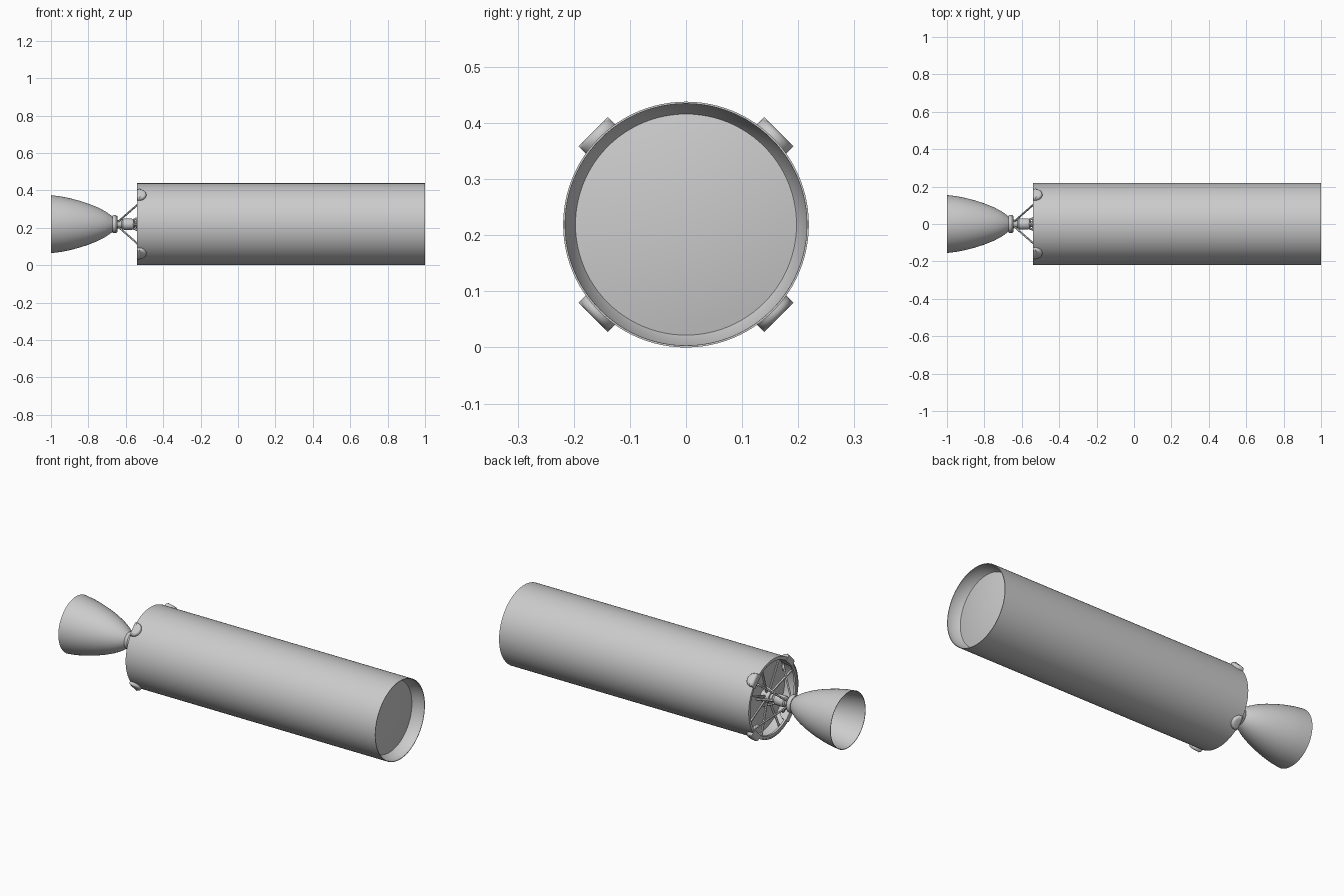
import bpy, bmesh, math
from mathutils import Vector, Matrix

if "Cube" in bpy.data.objects:
    bpy.data.objects.remove(bpy.data.objects["Cube"])

R = 0.219            # body radius, also height of the long axis
SEG = 96


def finish(name, bm, angle=30):
    bmesh.ops.recalc_face_normals(bm, faces=bm.faces)
    me = bpy.data.meshes.new(name)
    bm.to_mesh(me)
    bm.free()
    ob = bpy.data.objects.new(name, me)
    bpy.context.collection.objects.link(ob)
    bpy.ops.object.select_all(action='DESELECT')
    ob.select_set(True)
    bpy.context.view_layer.objects.active = ob
    bpy.ops.object.shade_smooth_by_angle(angle=math.radians(angle))
    return ob


def lathe(name, profile, seg=SEG, loop=False):
    """Revolve (x, radius) points about the long axis."""
    bm = bmesh.new()
    rings = []
    for x, r in profile:
        n = seg if r > 0 else 1
        rings.append([bm.verts.new((x, r * math.cos(2 * math.pi * i / seg),
                                    R + r * math.sin(2 * math.pi * i / seg))) for i in range(n)])
    pairs = list(zip(rings, rings[1:]))
    if loop:
        pairs.append((rings[-1], rings[0]))
    for a, b in pairs:
        for i in range(seg):
            j = (i + 1) % seg
            quad = [a[i % len(a)], a[j % len(a)], b[j % len(b)], b[i % len(b)]]
            bm.faces.new(list(dict.fromkeys(quad)))
    return finish(name, bm)


def polar(x, r, deg):
    a = math.radians(deg)
    return Vector((x, r * math.cos(a), R + r * math.sin(a)))


def rod(name, p, q, r, seg=12):
    bm = bmesh.new()
    d = q - p
    m = Matrix.Translation((p + q) / 2) @ d.to_track_quat('Z', 'Y').to_matrix().to_4x4()
    bmesh.ops.create_cone(bm, cap_ends=True, segments=seg, radius1=r, radius2=r,
                          depth=d.length, matrix=m)
    return finish(name, bm)


def pod(name, deg):
    """Half-round fairing standing out of the skirt."""
    w, xc = 0.037, -0.527
    pts = [(-0.54, w)]
    pts += [(xc + w * math.sin(math.pi * i / 16), w * math.cos(math.pi * i / 16)) for i in range(17)]
    pts += [(-0.54, -w)]
    out = Vector((0, math.cos(math.radians(deg)), math.sin(math.radians(deg))))
    tan = Vector((0, -out.z, out.y))
    base = Vector((0, 0, R))
    bm = bmesh.new()
    low, high = [[bm.verts.new(base + Vector((x, 0, 0)) + tan * t + out * h) for x, t in pts]
                 for h in (0.196, 0.234)]
    bm.faces.new(low)
    top = bm.faces.new(high)
    n = len(pts)
    for i in range(n):
        j = (i + 1) % n
        bm.faces.new((low[i], low[j], high[j], high[i]))
    bmesh.ops.bevel(bm, geom=list(top.edges), offset=0.012, segments=4, profile=0.5,
                    affect='EDGES')
    return finish(name, bm, 40)


# Main body: thin skirts at both ends
lathe("body_shell", [(-0.54, R), (1.0, R), (1.0, 0.2155), (0.965, 0.2145), (0.935, 0.197),
                     (-0.46, 0.197), (-0.46, 0.213), (-0.54, 0.213)], loop=True)

# Tank end domes
lathe("front_dome", [(0.935 + 0.02 * (1 - t * t), 0.197 * t) for t in [i / 10 for i in range(11)]])
lathe("aft_dome", [(-0.46 - 0.02 * (1 - t * t), 0.213 * t) for t in [i / 10 for i in range(11)]])

# Aft stiffening hoop and hub
lathe("aft_hoop", [(-0.537, 0.214), (-0.537, 0.2), (-0.525, 0.2), (-0.525, 0.214)], loop=True)
lathe("thrust_hub", [(-0.53, 0), (-0.53, 0.032), (-0.475, 0.032), (-0.475, 0)], 32)

# Engine bell, thin-walled and open at the end
bell = [(-1.0, 0.155), (-0.95, 0.149), (-0.9, 0.139), (-0.85, 0.126), (-0.8, 0.110),
        (-0.75, 0.090), (-0.71, 0.069), (-0.68, 0.048), (-0.665, 0.034)]
inner = [(x, r - 0.003) for x, r in reversed(bell)]
lathe("engine_bell", bell + inner, loop=True)

# Throat collar, neck and chamber
lathe("throat_collar", [(-0.672, 0), (-0.672, 0.045), (-0.665, 0.048), (-0.652, 0.048),
                        (-0.645, 0.042), (-0.643, 0.024), (-0.643, 0)], 48)
lathe("chamber", [(-0.65, 0), (-0.65, 0.024), (-0.622, 0.02), (-0.616, 0.028), (-0.61, 0.03),
                  (-0.568, 0.03), (-0.558, 0.026), (-0.554, 0.017), (-0.545, 0.017),
                  (-0.543, 0.022), (-0.52, 0.022), (-0.52, 0)], 48)

for k in range(4):
    a = 45 + 90 * k
    pod(f"fairing_pod_{k}", a)
    # Thrust strut with its end fitting
    rod(f"thrust_strut_{k}", polar(-0.64, 0.02, a), polar(-0.515, 0.175, a), 0.005)
    rod(f"strut_fitting_{k}", polar(-0.525, 0.158, a), polar(-0.508, 0.182, a), 0.009)
    # Feed pipe beside the chamber
    rod(f"feed_pipe_{k}", polar(-0.56, 0.022, a + 45), polar(-0.475, 0.06, a + 45), 0.006)

# Radial beams across the aft bay
for k in range(8):
    a = 22.5 + 45 * k
    rod(f"radial_beam_{k}", polar(-0.505, 0.025, a), polar(-0.52, 0.21, a), 0.006)
